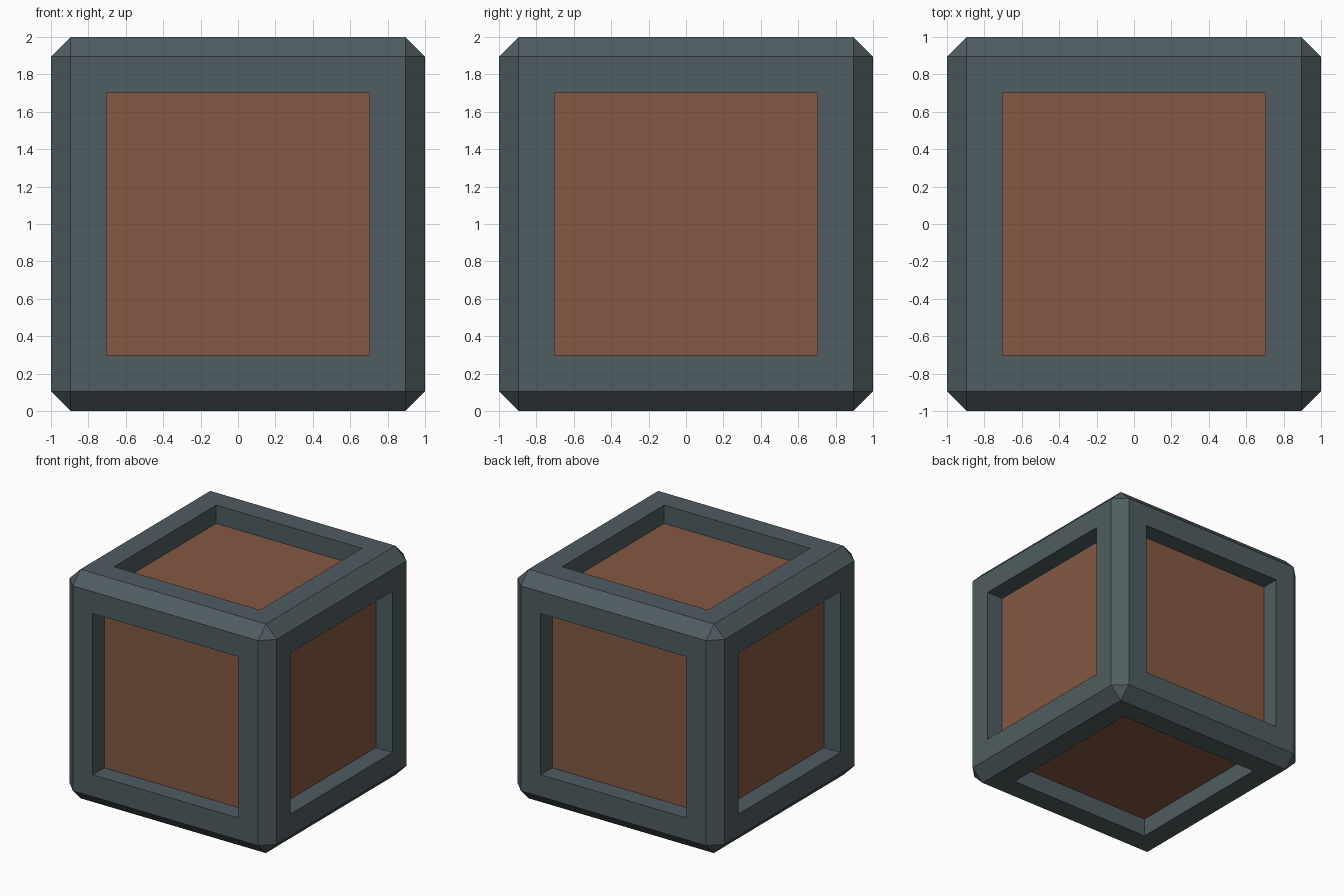
import bpy, bmesh

if "Cube" in bpy.data.objects:
    bpy.data.objects.remove(bpy.data.objects["Cube"])

CHAMFER = 0.105   # bevel along all cube edges
OPENING = 0.704   # half width of each recessed panel
DEPTH = 0.16      # recess depth


def material(name, rgb):
    m = bpy.data.materials.new(name)
    m.diffuse_color = (*rgb, 1)
    m.use_nodes = True
    m.node_tree.nodes["Principled BSDF"].inputs["Base Color"].default_value = m.diffuse_color
    return m


# chamfered cube frame
bm = bmesh.new()
bmesh.ops.create_cube(bm, size=2)
bmesh.ops.bevel(bm, geom=bm.edges[:], offset=CHAMFER, offset_type='OFFSET',
                segments=1, profile=0.5, affect='EDGES')
bm.normal_update()

# six square sides: inset the border, then sink the panel
sides = [f for f in bm.faces if max(abs(c) for c in f.normal) > 0.99]
bmesh.ops.inset_individual(bm, faces=sides, thickness=1 - CHAMFER - OPENING,
                           use_even_offset=True)
panels = bmesh.ops.extrude_discrete_faces(bm, faces=sides)["faces"]
for f in panels:
    f.normal_update()
    bmesh.ops.translate(bm, verts=f.verts[:], vec=f.normal * -DEPTH)
    f.material_index = 1
bmesh.ops.recalc_face_normals(bm, faces=bm.faces[:])
bmesh.ops.translate(bm, verts=bm.verts[:], vec=(0, 0, 1))

# crate object: grey frame, brown panels
mesh = bpy.data.meshes.new("crate")
bm.to_mesh(mesh)
bm.free()
mesh.materials.append(material("slate grey frame", (0.078, 0.109, 0.120)))
mesh.materials.append(material("brown panel", (0.235, 0.100, 0.056)))
bpy.context.collection.objects.link(bpy.data.objects.new("crate", mesh))
